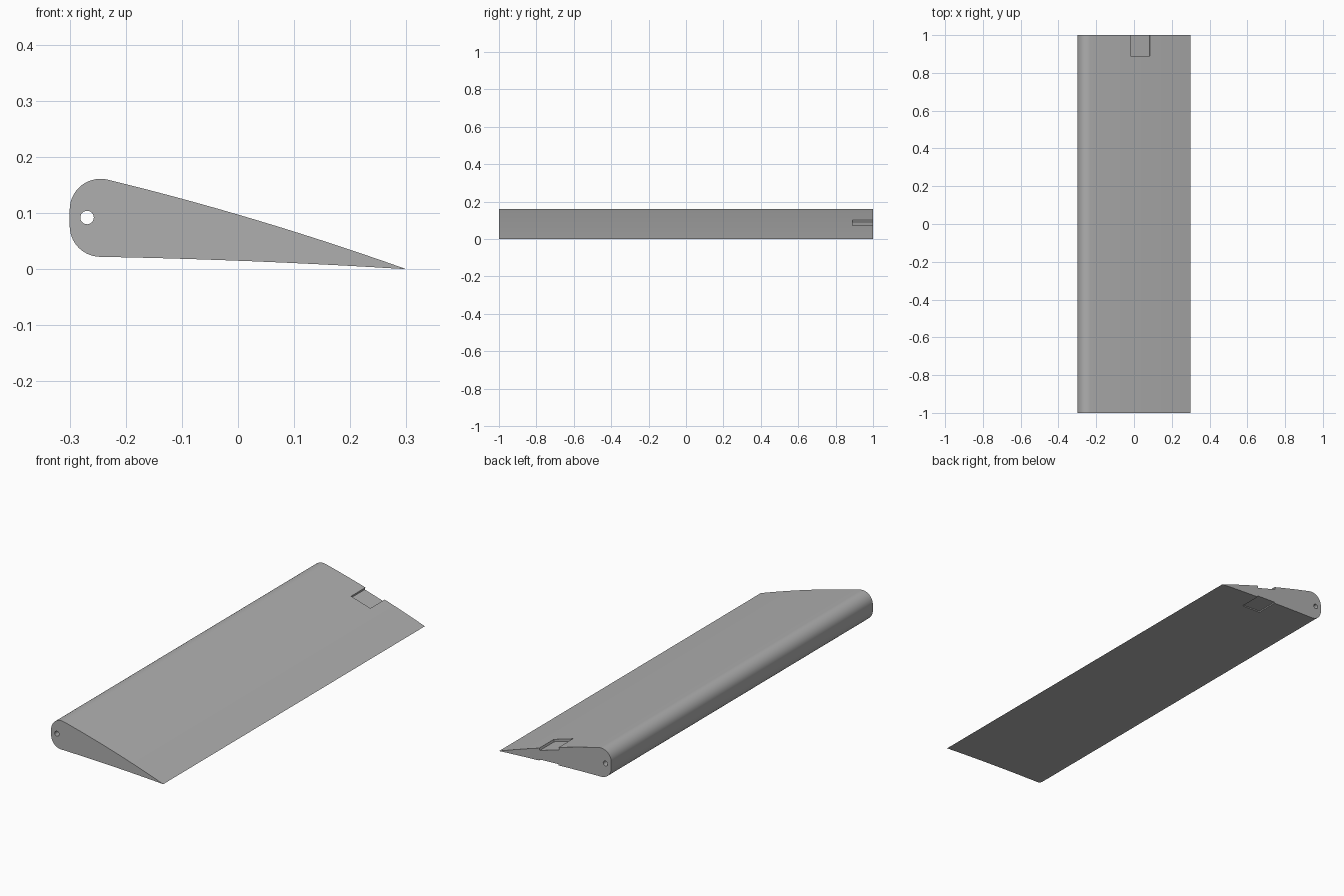
import bpy, bmesh, math
from mathutils import Vector

if "Cube" in bpy.data.objects:
    bpy.data.objects.remove(bpy.data.objects["Cube"])

grey = bpy.data.materials.new("wing_grey")
grey.diffuse_color = (0.43, 0.43, 0.43, 1)
grey.use_nodes = True
grey.node_tree.nodes["Principled BSDF"].inputs["Base Color"].default_value = grey.diffuse_color


def prism(name, pts, y0, y1):
    """Extrude an x-z outline along y."""
    bm = bmesh.new()
    face = bm.faces.new([bm.verts.new((x, y0, z)) for x, z in pts])
    ext = bmesh.ops.extrude_face_region(bm, geom=[face], use_keep_orig=True)
    verts = [v for v in ext["geom"] if isinstance(v, bmesh.types.BMVert)]
    bmesh.ops.translate(bm, verts=verts, vec=(0, y1 - y0, 0))
    bmesh.ops.recalc_face_normals(bm, faces=bm.faces)
    me = bpy.data.meshes.new(name)
    bm.to_mesh(me)
    bm.free()
    me.materials.append(grey)
    ob = bpy.data.objects.new(name, me)
    bpy.context.collection.objects.link(ob)
    return ob


def arc(cx, cz, r, a0, a1, n):
    return [(cx + r * math.cos(math.radians(a0 + (a1 - a0) * i / n)),
             cz + r * math.sin(math.radians(a0 + (a1 - a0) * i / n)))
            for i in range(n + 1)]


def bow(a, b, bulge, n):
    """Points strictly between a and b on a shallow parabola."""
    return [(a[0] + (b[0] - a[0]) * t, a[1] + (b[1] - a[1]) * t + 4 * bulge * t * (1 - t))
            for t in (i / n for i in range(1, n))]


def recess(name, a, b, n_sign, depth):
    """Slanted pocket cutter following the skin between a and b."""
    a, b = Vector(a), Vector(b)
    d = (b - a).normalized()
    n = Vector((-d.y, d.x)) * n_sign
    return prism(name, [a - n * depth, b - n * depth, b + n * 0.03, a + n * 0.03], 0.89, 1.05)


# wing body: blunt rounded leading edge, thin trailing edge
tail = (0.3, 0.0)
upper = arc(-0.245, 0.106, 0.055, 180, 76, 14)
lower = arc(-0.245, 0.077, 0.055, 270, 180, 14)
outline = (upper + bow(upper[-1], tail, 0.0075, 14) + [tail]
           + bow(tail, lower[0], 0.003, 10) + lower)
wing = prism("wing", outline, -1, 1)

# pivot hole along the span, shallow pockets in both skins at the far end
cutters = [
    prism("pivot_hole_cutter", arc(-0.269, 0.092, 0.012, 0, 345, 23), -1.1, 1.1),
    recess("upper_pocket_cutter", (-0.018, 0.1025), (0.085, 0.0715), 1, 0.011),
    recess("lower_pocket_cutter", (-0.018, 0.0155), (0.085, 0.0112), -1, 0.006),
]
for c in cutters:
    c.hide_render = True
    m = wing.modifiers.new(c.name, "BOOLEAN")
    m.operation = "DIFFERENCE"
    m.solver = "EXACT"
    m.object = c

bpy.context.view_layer.objects.active = wing
wing.select_set(True)
for m in list(wing.modifiers):
    bpy.ops.object.modifier_apply(modifier=m.name)
for c in cutters:
    bpy.data.objects.remove(c)

bpy.ops.object.select_all(action="DESELECT")
wing.select_set(True)
bpy.ops.object.shade_smooth_by_angle(angle=math.radians(30))
